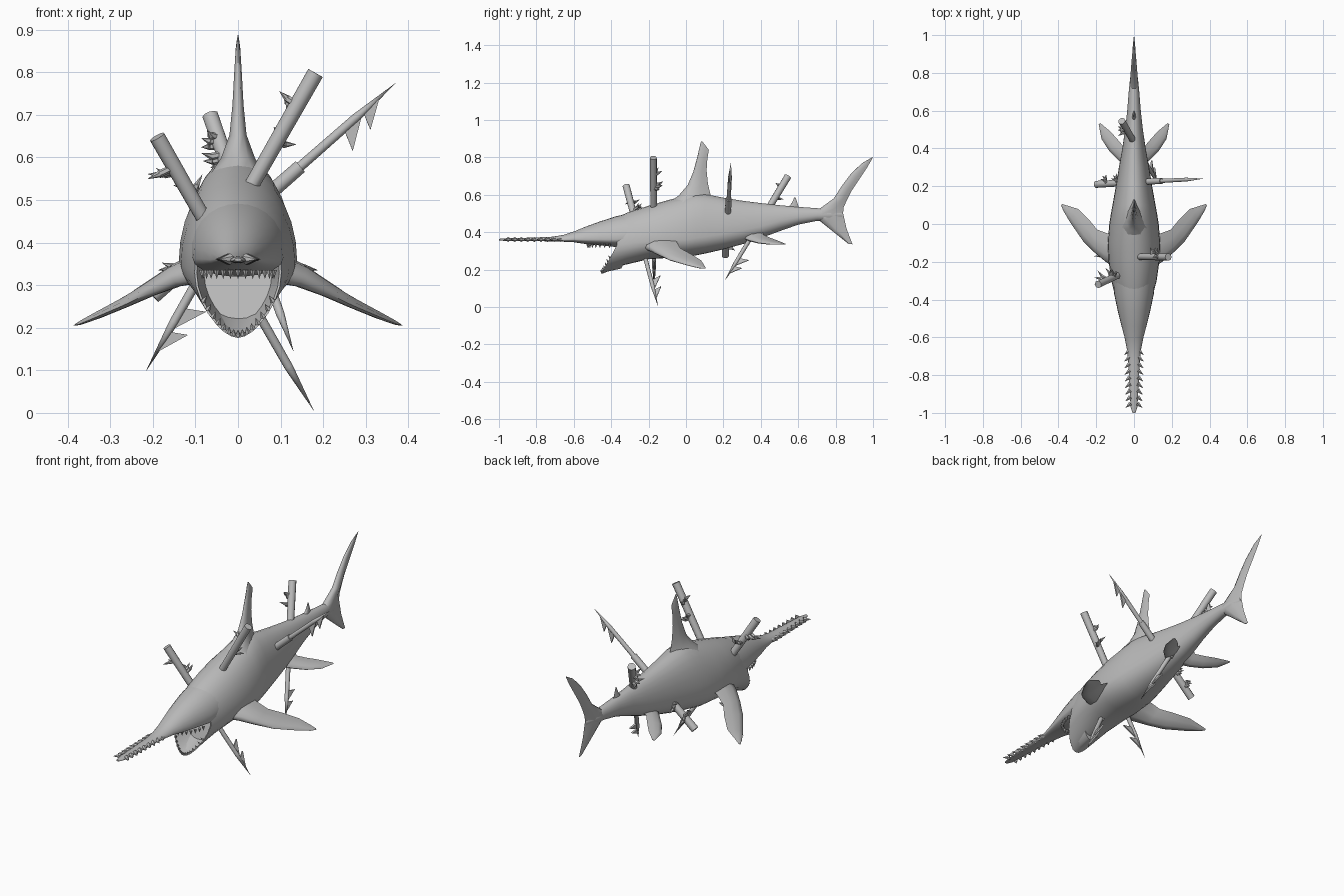
import bpy, bmesh, math
from mathutils import Vector, Matrix

skin = bpy.data.materials.new("plain_grey")
skin.diffuse_color = (0.5, 0.5, 0.5, 1)


def finish(name, bm, angle=40):
    bmesh.ops.recalc_face_normals(bm, faces=bm.faces)
    me = bpy.data.meshes.new(name)
    bm.to_mesh(me)
    bm.free()
    me.materials.append(skin)
    ob = bpy.data.objects.new(name, me)
    bpy.context.collection.objects.link(ob)
    bpy.ops.object.select_all(action='DESELECT')
    bpy.context.view_layer.objects.active = ob
    ob.select_set(True)
    bpy.ops.object.shade_smooth_by_angle(angle=math.radians(angle))
    return ob


def loft(bm, rings):
    """Skin a list of closed rings and cap both ends."""
    vs = [[bm.verts.new(p) for p in r] for r in rings]
    n = len(vs[0])
    for a, b in zip(vs, vs[1:]):
        for i in range(n):
            bm.faces.new((a[i], a[(i + 1) % n], b[(i + 1) % n], b[i]))
    bm.faces.new(vs[0])
    bm.faces.new(vs[-1])


def cone(bm, p, q, r1, r2=0.0, n=10):
    p, q = Vector(p), Vector(q)
    d = q - p
    m = Matrix.Translation((p + q) / 2) @ d.to_track_quat('Z', 'Y').to_matrix().to_4x4()
    bmesh.ops.create_cone(bm, cap_ends=True, segments=n, radius1=r1, radius2=r2,
                          depth=d.length, matrix=m)


def ring(y, w, top, low, mid, shear=0.0, scale=1.0, dy=0.0, n=28):
    """Egg-shaped cross-section; shear slants and points the lower half forward."""
    out = []
    for i in range(n):
        a = 2 * math.pi * i / n
        c, s = math.cos(a), math.sin(a)
        z = mid + c * ((top - mid) if c > 0 else (mid - low))
        z = 0.31 + (z - 0.31) * scale
        if c < 0:
            s *= 1 - 0.28 * shear * c * c
        yy = y + dy - shear * 0.08 * max(0, 0.33 - z) / 0.15
        out.append(Vector((w * s * scale, yy, z)))
    return out


# body, with the mouth hollow folded into its slanted front end
front = (-0.37, 0.102, 0.480, 0.176, 0.33, 1.0)
body = [(-0.30, 0.120, 0.510, 0.225, 0.34, 0.5), (-0.20, 0.134, 0.541, 0.255, 0.35, 0),
        (-0.10, 0.139, 0.570, 0.262, 0.355, 0), (0.0, 0.131, 0.596, 0.266, 0.36, 0),
        (0.05, 0.123, 0.606, 0.275, 0.368, 0),
        (0.10, 0.114, 0.604, 0.285, 0.375, 0), (0.20, 0.096, 0.584, 0.308, 0.39, 0),
        (0.30, 0.080, 0.568, 0.335, 0.41, 0), (0.40, 0.062, 0.555, 0.368, 0.43, 0),
        (0.50, 0.047, 0.544, 0.405, 0.46, 0), (0.60, 0.036, 0.535, 0.440, 0.48, 0),
        (0.70, 0.028, 0.528, 0.460, 0.49, 0), (0.77, 0.021, 0.522, 0.464, 0.492, 0),
        (0.835, 0.004, 0.505, 0.480, 0.492, 0)]
bm = bmesh.new()
loft(bm, [ring(*front, scale=0.78, dy=0.09), ring(*front, scale=0.95), ring(*front)]
     + [ring(*s) for s in body])
finish("body", bm, 50)

# upper head and snout
snout = [(-1.0, 0.008, 0.364, 0.356), (-0.97, 0.018, 0.367, 0.353), (-0.85, 0.025, 0.370, 0.352),
         (-0.72, 0.031, 0.375, 0.351), (-0.66, 0.038, 0.384, 0.349), (-0.60, 0.050, 0.403, 0.346),
         (-0.54, 0.066, 0.428, 0.337), (-0.46, 0.086, 0.457, 0.329), (-0.37, 0.105, 0.486, 0.320),
         (-0.30, 0.112, 0.500, 0.330)]
bm = bmesh.new()
loft(bm, [ring(y, w, t, l, l + 0.25 * (t - l)) for y, w, t, l in snout])
finish("snout", bm, 50)

# saw teeth along the snout, swept towards the tip
bm = bmesh.new()
for i in range(9):
    y = -0.67 - i * 0.035
    w = 0.031 + (y + 0.72) * 0.03
    for s in (-1, 1):
        cone(bm, (s * w * 0.75, y, 0.361), (s * (w + 0.021), y - 0.024, 0.361), 0.0135, 0, 6)
finish("saw_teeth", bm)

# mouth teeth
bm = bmesh.new()
for i in range(15):
    a = math.radians(-84 + 12 * i)
    p = Vector((0.085 * math.sin(a), -0.395 - 0.13 * math.cos(a), 0.336))
    cone(bm, p, p + Vector((0, 0, -0.022)), 0.008, 0, 6)
finish("upper_teeth", bm)
bm = bmesh.new()
for p in ring(*front, scale=0.96, n=40):
    if p.z < 0.28:
        cone(bm, p, p + Vector((-p.x * 0.12, -0.008, 0.014)), 0.007, 0, 5)
finish("lower_teeth", bm)


def fin(name, sections, normal, mirror=False):
    """Lens-section fin; each section is leading point, trailing point, half thickness."""
    bm = bmesh.new()
    nrm = Vector(normal).normalized()
    for s in ((1, -1) if mirror else (1,)):
        rings = []
        for lead, trail, t in sections:
            a, b = Vector(lead), Vector(trail)
            shape = [(0, 0), (0.06, 0.6), (0.3, 1), (0.65, 0.7), (1, 0),
                     (0.65, -0.7), (0.3, -1), (0.06, -0.6)]
            pts = [a.lerp(b, u) + nrm * t * v for u, v in shape]
            rings.append([Vector((p.x * s, p.y, p.z)) for p in pts])
        loft(bm, rings)
    finish(name, bm, 60)


def upright(rows):
    return [((0, a, b), (0, c, d), t) for a, b, c, d, t in rows]


# fins on the centre line
fin("dorsal_fin", upright([(-0.10, 0.55, 0.15, 0.56, 0.07), (-0.04, 0.595, 0.13, 0.605, 0.040),
                           (0.008, 0.65, 0.117, 0.66, 0.020), (0.038, 0.72, 0.110, 0.73, 0.013),
                           (0.06, 0.80, 0.114, 0.79, 0.009), (0.076, 0.87, 0.122, 0.84, 0.005),
                           (0.082, 0.887, 0.088, 0.884, 0.001)]), (1, 0, 0))
fin("small_back_fin", upright([(0.54, 0.525, 0.605, 0.525, 0.012), (0.565, 0.555, 0.598, 0.55, 0.006),
                               (0.58, 0.587, 0.586, 0.584, 0.001)]), (1, 0, 0))
fin("tail_fin", upright([(0.868, 0.338, 0.89, 0.335, 0.002), (0.79, 0.40, 0.858, 0.42, 0.011),
                         (0.715, 0.46, 0.847, 0.47, 0.019), (0.67, 0.492, 0.84, 0.50, 0.026),
                         (0.71, 0.522, 0.842, 0.53, 0.021),
                         (0.79, 0.58, 0.862, 0.575, 0.017), (0.835, 0.65, 0.885, 0.62, 0.014),
                         (0.88, 0.71, 0.925, 0.68, 0.010), (0.94, 0.768, 0.968, 0.745, 0.006),
                         (0.99, 0.797, 1.0, 0.8, 0.001)]), (1, 0, 0))

# paired fins
fin("pectoral_fins", [((0.09, -0.24, 0.322), (0.09, -0.02, 0.37), 0.034),
                      ((0.15, -0.20, 0.308), (0.14, -0.05, 0.348), 0.026),
                      ((0.21, -0.15, 0.281), (0.195, -0.03, 0.314), 0.018),
                      ((0.27, -0.09, 0.252), (0.24, 0.025, 0.284), 0.013),
                      ((0.34, 0.012, 0.222), (0.297, 0.08, 0.25), 0.009),
                      ((0.374, 0.07, 0.208), (0.355, 0.098, 0.222), 0.005),
                      ((0.386, 0.10, 0.205), (0.380, 0.106, 0.208), 0.001)], (0.5, -0.1, 0.86), True)
fin("pelvic_fins", [((0.03, 0.29, 0.375), (0.02, 0.43, 0.415), 0.020),
                    ((0.08, 0.335, 0.357), (0.055, 0.41, 0.388), 0.015),
                    ((0.13, 0.385, 0.343), (0.085, 0.445, 0.372), 0.011),
                    ((0.172, 0.45, 0.335), (0.125, 0.49, 0.355), 0.007),
                    ((0.187, 0.528, 0.335), (0.178, 0.534, 0.337), 0.001)], (0.5, -0.1, 0.86), True)


def harpoon(name, butt, tip, barb_side, thorns):
    """Wooden pole, thinner iron shaft, two swept barbs and clusters of thorny splinters."""
    butt, tip = Vector(butt), Vector(tip)
    axis = (tip - butt).normalized()
    at = lambda t: butt.lerp(tip, t)
    flat = lambda v: (Vector(v) - axis * Vector(v).dot(axis)).normalized()
    side = flat(barb_side)
    across = axis.cross(side)
    bm = bmesh.new()
    cone(bm, at(0), at(0.61), 0.0195, 0.0165)
    cone(bm, at(0.60), at(0.84), 0.0115, 0.0105)
    cone(bm, at(0.84), at(1.005), 0.0105, 0.0)
    for a, b, c, reach in ((0.79, 0.87, 0.765, 0.054), (0.87, 0.94, 0.85, 0.044)):
        tri = [at(a), at(b), at(c) + side * reach]
        loft(bm, [[p + across * k for p in tri] for k in (-0.004, 0.004)])
    for t, direction, reach in thorns:
        out = flat(direction)
        wide = axis.cross(out)
        for k in (-0.8, 0, 0.8):
            d = (out + wide * k * 0.8 - axis * (0.3 + 0.15 * k)).normalized()
            p = at(t + 0.015 * k) + wide * 0.008 * k
            knee = p + (out * 0.55 + d * 0.45) * reach * 0.55
            cone(bm, p, knee, 0.008, 0.0085, 6)
            cone(bm, knee, p + d * reach, 0.0085, 0, 6)
    finish(name, bm)


harpoon("harpoon_right_top", (0.182, -0.175, 0.798), (-0.215, -0.17, 0.10), (1, 0, 0),
        [(0.12, (-0.8, 0.6, 0.3), 0.05), (0.22, (0.3, 1, 0), 0.055)])
harpoon("harpoon_left_front", (-0.19, -0.32, 0.648), (0.178, -0.15, 0.005), (0, 1, 0),
        [(0.12, (-1, 0.2, 0), 0.07), (0.20, (0.3, 1, 0), 0.06)])
harpoon("harpoon_left_back", (-0.065, 0.545, 0.698), (0.13, 0.21, 0.145), (0, 1, 0),
        [(0.11, (-1, -0.4, 0), 0.045), (0.18, (-1, 0.3, 0), 0.055)])
harpoon("harpoon_side", (-0.20, 0.21, 0.275), (0.367, 0.24, 0.772), (0.66, 0, -0.75),
        [(0.10, (-0.3, 1, 0.3), 0.05), (0.20, (-0.3, 1, 0.3), 0.05)])
